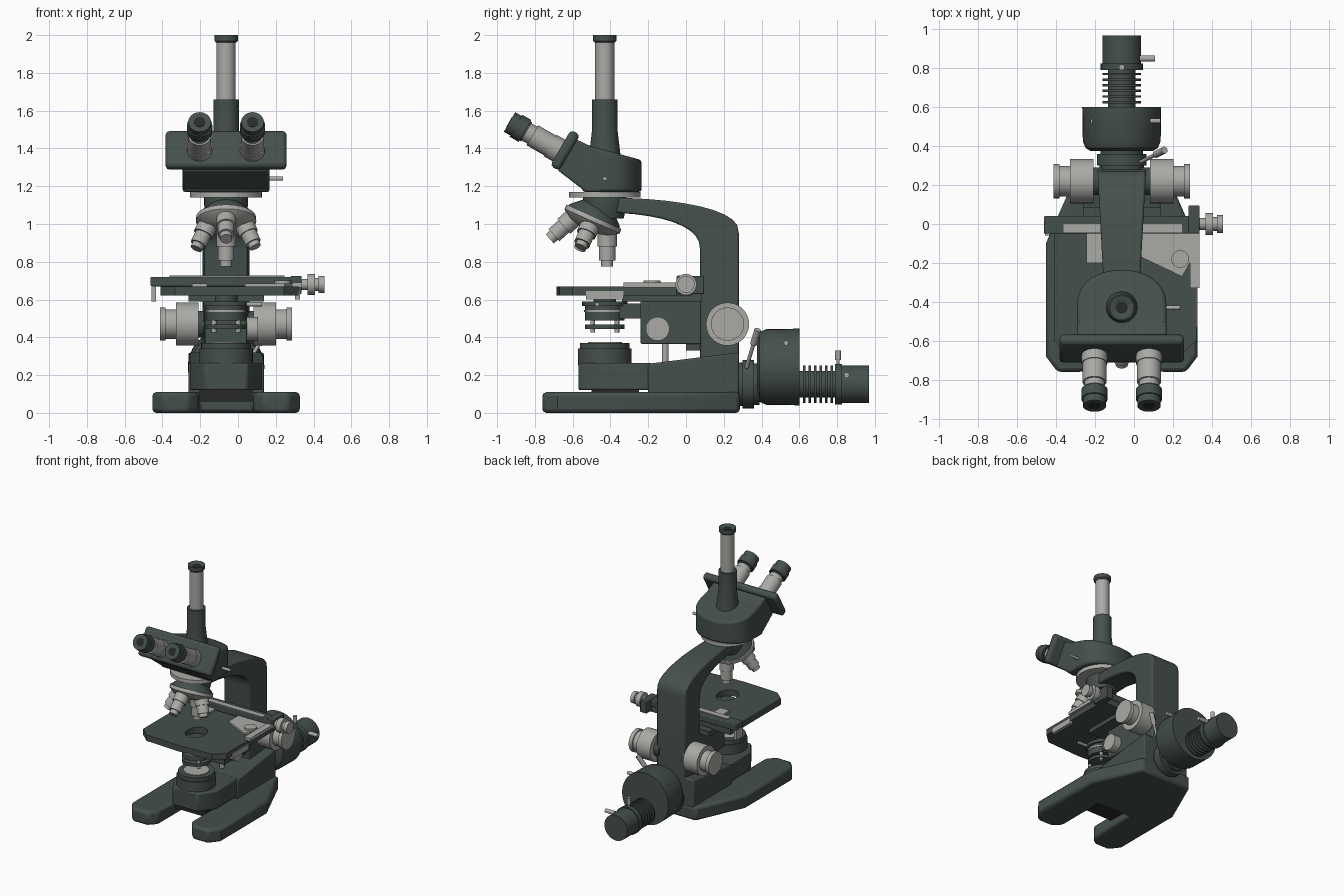
import bpy, bmesh, math
from mathutils import Vector

cube = bpy.data.objects.get("Cube")
if cube:
    bpy.data.objects.remove(cube)

AXIS_X = -.063   # optical axis; every x below is measured from it
AXIS_Y = -.43
UPWARD = Vector((0, 0, 1))
BACKWARD = Vector((0, 1, 0))
LEFTWARD = Vector((1, 0, 0))
SIDES = {"right": -1, "left": 1}


def material(name, red, green, blue):
    colour = (red, green, blue, 1)
    made = bpy.data.materials.new(name)
    made.use_nodes = True
    made.diffuse_color = colour
    shader = next(node for node in made.node_tree.nodes if node.type == 'BSDF_PRINCIPLED')
    shader.inputs["Base Color"].default_value = colour
    return made


DARK = material("dark_grey_green", .06, .08, .073)
LIGHT = material("light_metal", .4, .4, .38)
BLACK = material("black", .02, .023, .022)


def finish(name, bm, mat, bevel=0):
    bmesh.ops.recalc_face_normals(bm, faces=bm.faces)
    mesh = bpy.data.meshes.new(name)
    bm.to_mesh(mesh)
    bm.free()
    mesh.materials.append(mat)
    mesh.shade_smooth()
    mesh.set_sharp_from_angle(angle=math.radians(35))
    made = bpy.data.objects.new(name, mesh)
    made.location.x = AXIS_X
    bpy.context.collection.objects.link(made)
    if bevel:
        modifier = made.modifiers.new("bevel", 'BEVEL')
        modifier.width = bevel
        modifier.segments = 2
        modifier.limit_method = 'ANGLE'
        modifier.angle_limit = math.radians(40)
    return made


def skin(bm, rings):
    """Bridge a row of closed rings and cap both ends."""
    for lower, upper in zip(rings, rings[1:]):
        for i in range(len(lower)):
            bm.faces.new((lower[i - 1], lower[i], upper[i], upper[i - 1]))
    bm.faces.new(rings[0])
    bm.faces.new(rings[-1])


def lathe(name, profile, origin, direction, mat, sides=36):
    """Revolve (radius, distance) points about a direction."""
    bm = bmesh.new()
    turn = Vector(direction).to_track_quat('Z', 'Y')
    angles = [math.tau * i / sides for i in range(sides)]
    skin(bm, [[bm.verts.new(Vector(origin) + turn @ Vector(
        (radius * math.cos(a), radius * math.sin(a), distance))) for a in angles]
        for radius, distance in profile])
    return finish(name, bm, mat)


def stack(name, steps, origin, direction, mat):
    """Join cylinders, given as (radius, length), end to end."""
    profile, distance = [], 0
    for radius, length in steps:
        profile += [(radius, distance), (radius, distance + length)]
        distance += length
    return lathe(name, profile, origin, direction, mat)


def upright(name, steps, bottom, mat):
    return stack(name, steps, (0, AXIS_Y, bottom), UPWARD, mat)


def prism(name, outline, axis, low, high, mat, bevel=0, rule=None):
    """Extrude an outline along x (points are y, z) or z (points are x, y)."""
    bm = bmesh.new()
    skin(bm, [[bm.verts.new((level, *point) if axis == 'x' else (*point, level))
               for point in outline] for level in (low, high)])
    if rule:
        for vert in bm.verts:
            rule(vert.co)
    return finish(name, bm, mat, bevel)


def box(name, x, y, z, mat, bevel=0):
    (left, right), (front, back) = x, y
    outline = [(left, front), (right, front), (right, back), (left, back)]
    return prism(name, outline, 'z', *z, mat, bevel)


def mirrored(half):
    return half + [(-x, y) for x, y in reversed(half) if x]


def quarter(across, up, width, height, steps=10):
    """Quarter of a squarish ellipse, from its top to its side."""
    angles = [math.pi / 2 * i / steps for i in range(steps + 1)]
    return [(across + width * math.sin(a), up + height * max(math.cos(a), 0) ** .8) for a in angles]


# Forked foot, pedestal and field lens
foot = [(.145, -.3), (.145, -.7), (.2, -.76), (.33, -.76), (.39, -.68), (.39, -.1), (.22, .285)]
prism("base", mirrored(foot), 'z', 0, .11, DARK, bevel=.02)
prism("pedestal", [(-.2, .08), (.28, .08), (.28, .32), (-.2, .26)], 'x', -.2, .2, DARK, bevel=.01)
lens_block = mirrored([(.19, -.18), (.19, -.45), (.11, -.57)])
prism("lens_block", lens_block, 'z', .12, .265, DARK, bevel=.01)
box("lens_block_underside", (-.14, .14), (-.5, -.25), (.06, .13), BLACK)
upright("field_lens_mount", [(.142, .09), (.132, .03)], .25, DARK)
upright("field_lens", [(.09, .006)], .368, LIGHT)

# Curved arm, tapering towards the front
arm_top = quarter(AXIS_Y, .95, .71, .19)
arm_underside = quarter(AXIS_Y, .86, .505, .2)


def taper(co):
    co.x *= .11 + .055 * co.y


prism("arm", arm_top + [(.28, .25), (.075, .25)] + arm_underside[::-1],
      'x', -1, 1, DARK, bevel=.01, rule=taper)
lathe("arm_neck", [(.1, 0), (.116, .07), (.116, .12)], (0, AXIS_Y, 1.03), UPWARD, DARK)
upright("head_ring", [(.19, .03)], 1.14, LIGHT)


# Viewing head with a sloping top
def slope_top(co):
    if co.z > 1.3:
        co.z = 1.275 - co.y * .27


head_plan = [(.23, -.55)] + quarter(0, AXIS_Y, .23, .195)[::-1]
prism("head_body", mirrored(head_plan), 'z', 1.17, 1.35, DARK, bevel=.015, rule=slope_top)
head_nose = [(-.53, 1.17), (-.68, 1.285), (-.585, 1.45), (-.5, 1.41), (-.45, 1.17)]
prism("head_front", head_nose, 'x', -.229, .229, DARK, bevel=.01)
stack("head_lever", [(.011, .08)], (.22, AXIS_Y, 1.24), LEFTWARD, LIGHT)

# Tilted eyepiece plate and eyepieces
lean = math.radians(30)
sight = Vector((0, -math.cos(lean), math.sin(lean)))
plate = box("eyepiece_plate", (-.32, .32), (-.028, .028), (-.11, .11), DARK, bevel=.02)
plate.rotation_euler.x = -lean
plate.location.yz = -.64, 1.39
for side, sign in SIDES.items():
    start = Vector((sign * .14, -.64, 1.37))
    stack(side + "_eyepiece_tube", [(.066, .09), (.061, .11), (.052, .06)], start, sight, LIGHT)
    cap = start + sight * .235
    stack(side + "_eyepiece_cap", [(.058, .01), (.067, .055), (.06, .04)], cap, sight, DARK)
    stack(side + "_eye_lens", [(.03, .004)], cap + sight * .103, sight, BLACK)

# Vertical camera tube
lathe("camera_tube_base", [(.085, 0), (.067, .15), (.067, .31)], (0, AXIS_Y, 1.35), UPWARD, DARK)
upright("camera_tube", [(.051, .31)], 1.65, LIGHT)
lathe("camera_tube_rim", [(.053, 0), (.062, .01), (.062, .04), (.045, .04), (.03, .03)],
      (0, AXIS_Y, 1.96), UPWARD, DARK)
upright("camera_tube_lens", [(.03, .004)], 1.987, BLACK)

# Tilted turret with four objectives
tilt = math.radians(24)
down = Vector((0, -math.sin(tilt), -math.cos(tilt)))
rear = Vector((0, math.cos(tilt), -math.sin(tilt)))
hub = Vector((0, -.495, 1.02))
lathe("turret_top", [(.09, -.08), (.145, -.03), (.15, -.01)], hub, down, DARK)
lathe("turret_disc", [(.158, -.02), (.16, .005), (.12, .04), (.06, .055)], hub, down, LIGHT)
lengths = {"rear": .21, "left": .17, "front": .2, "right": .18}
for i, (place, length) in enumerate(lengths.items()):
    turn = i * math.pi / 2
    outward = rear * math.cos(turn) + LEFTWARD * math.sin(turn)
    aim = down * math.cos(tilt) + outward * math.sin(tilt)
    steps = [(.052, length * .5), (.043, length * .35), (.032, length * .15)]
    stack(place + "_objective", steps, hub + outward * .085, aim, LIGHT)

# Stage with an oval opening
stage_plan = [(-.347, .03), (-.347, -.6), (-.27, -.67), (.018, -.685),
              (.306, -.67), (.383, -.6), (.383, .03)]
stage = prism("stage", stage_plan, 'z', .622, .67, DARK)
cutter = stack("stage_hole_cutter", [(.075, .2)], (0, 0, .55), UPWARD, DARK)
cutter.scale.y = 1.25
cutter.location.y = AXIS_Y
cutter.hide_render = True
cutter.hide_set(True)
opening = stage.modifiers.new("opening", 'BOOLEAN')
opening.operation = 'DIFFERENCE'
opening.object = cutter
box("stage_bracket", (-.2, .2), (-.34, .085), (.59, .63), DARK)
box("focus_block", (-.11, .11), (-.24, .08), (.365, .6), DARK, bevel=.006)
box("focus_slide", (-.08, .08), (0, .08), (.33, .4), DARK)
stack("focus_stop", [(.018, .1)], (0, -.11, .27), UPWARD, LIGHT)

# Slide mover on the stage
box("mover_bar", (-.4, .4), (-.05, .04), (.67, .72), DARK, bevel=.006)
box("mover_scale", (-.3, .31), (-.045, 0), (.72, .727), LIGHT)
box("mover_end", (.343, .4), (-.05, .095), (.63, .725), DARK, bevel=.005)
box("mover_side_rail", (.35, .4), (-.33, -.04), (.665, .69), LIGHT)
box("stage_edge_rail", (.365, .39), (-.53, -.33), (.6, .645), LIGHT)
box("stage_clip", (-.395, -.37), (-.06, .02), (.59, .672), LIGHT)
box("slide_holder_finger", (-.18, -.1), (-.2, -.05), (.668, .685), LIGHT)
slide_holder = [(.1, -.05), (.1, -.17), (.31, -.27), (.35, -.2), (.35, -.05)]
prism("slide_holder", slide_holder, 'z', .668, .685, LIGHT)
stack("slide_holder_pivot", [(.045, .02)], (.3, -.18, .68), UPWARD, LIGHT)
stack("mover_knobs", [(.03, .04), (.056, .04), (.035, .02), (.045, .03)],
      (.39, 0, .68), LEFTWARD, LIGHT)

# Condenser under the stage
upright("condenser", [(.105, .075), (.12, .025), (.06, .045)], .49, DARK)
upright("condenser_ring", [(.109, .01)], .535, LIGHT)
upright("filter_ring", [(.105, .023)], .445, DARK)
for i in range(4):
    turn = math.pi * (i + .5) / 2
    spot = (.09 * math.cos(turn), AXIS_Y + .09 * math.sin(turn), .425)
    stack("filter_post_%d" % (i + 1), [(.013, .08)], spot, UPWARD, LIGHT)
box("condenser_bracket", (-.07, .07), (-.36, -.2), (.5, .58), DARK)
stack("condenser_lever", [(.011, .09)], (.1, -.47, .575), LEFTWARD, LIGHT)
stack("condenser_knob", [(.063, .07)], (.1, -.15, .445), LEFTWARD, LIGHT)

# Coarse and fine focus knobs
for side, sign in SIDES.items():
    outward = LEFTWARD * sign
    middle = Vector((0, .22, .47)) + outward * .1
    stack(side + "_focus_boss", [(.07, .05)], middle, outward, DARK)
    stack(side + "_focus_knob", [(.114, .12), (.078, .055), (.088, .03)],
          middle + outward * .045, outward, LIGHT)

# Rear lamp house with cooling fins
LAMP_Z = .152
stack("lamp_connector", [(.115, .03), (.128, .06), (.11, .03)], (0, .27, LAMP_Z), BACKWARD, DARK)
lathe("lamp_house", [(.16, 0), (.185, .015), (.2, .05), (.203, .225)],
      (0, .375, .243), BACKWARD, DARK)
box("lamp_house_slot", (-.16, .16), (.52, .54), (.36, .376), LIGHT)
stack("lamp_core", [(.07, .22)], (0, .59, LAMP_Z), BACKWARD, DARK)
for i in range(6):
    stack("cooling_fin_%d" % (i + 1), [(.1, .012)], (0, .62 + i * .029, LAMP_Z), BACKWARD, DARK)
stack("lamp_socket", [(.108, .035), (.1, .143)], (0, .79, LAMP_Z), BACKWARD, DARK)
stack("socket_screw", [(.008, .03), (.015, .05)], (0, .805, .25), UPWARD, LIGHT)
stack("socket_side_screw", [(.015, .08)], (.09, .85, .2), LEFTWARD, LIGHT)
stack("lamp_side_screw", [(.013, .07)], (.13, .53, .37), LEFTWARD, LIGHT)
stack("lamp_lever", [(.01, .15), (.018, .09)], (.1, .32, .24), (.6, .3, 1), LIGHT)
